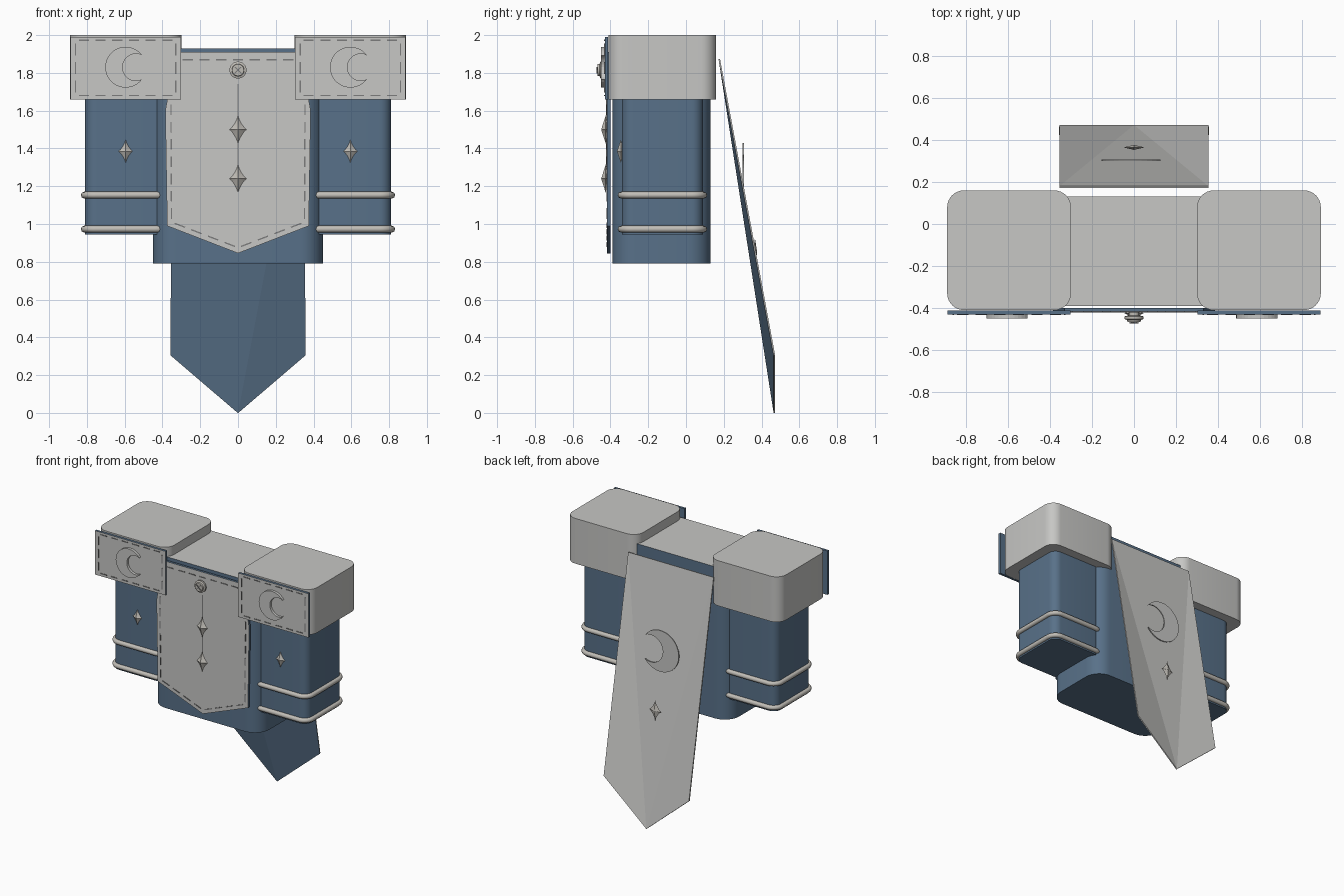
import bpy, bmesh, math
from mathutils import Vector

if "Cube" in bpy.data.objects:
    bpy.data.objects.remove(bpy.data.objects["Cube"])


def material(name, rgb):
    m = bpy.data.materials.new(name)
    m.diffuse_color = (*rgb, 1)
    m.use_nodes = True
    m.node_tree.nodes["Principled BSDF"].inputs["Base Color"].default_value = m.diffuse_color
    return m


GREY = material("pale_grey_cloth", (0.57, 0.57, 0.555))
BLUE = material("slate_blue_cloth", (0.098, 0.165, 0.25))
TRIM = material("warm_grey_trim", (0.53, 0.51, 0.47))
STITCH = material("dark_grey_thread", (0.20, 0.20, 0.20))


def finish(name, bm, mats, smooth=False):
    bmesh.ops.recalc_face_normals(bm, faces=bm.faces)
    me = bpy.data.meshes.new(name)
    bm.to_mesh(me)
    bm.free()
    ob = bpy.data.objects.new(name, me)
    bpy.context.collection.objects.link(ob)
    for m in mats:
        me.materials.append(m)
    if smooth:
        bpy.ops.object.select_all(action='DESELECT')
        bpy.context.view_layer.objects.active = ob
        ob.select_set(True)
        bpy.ops.object.shade_smooth_by_angle(angle=math.radians(35))
    return ob


def rounded_rect(cx, cy, hx, hy, r, n=8):
    pts = []
    for k, (sx, sy) in enumerate([(1, 1), (-1, 1), (-1, -1), (1, -1)]):
        for i in range(n + 1):
            a = math.pi / 2 * (k + i / n)
            pts.append((cx + sx * (hx - r) + r * math.cos(a),
                        cy + sy * (hy - r) + r * math.sin(a)))
    return pts


def extrude(bm, pts, offset):
    """Close a polygon into a prism along offset."""
    f = bm.faces.new([bm.verts.new(p) for p in pts])
    g = bmesh.ops.extrude_face_region(bm, geom=[f], use_keep_orig=True)
    bmesh.ops.translate(bm, vec=Vector(offset),
                        verts=[v for v in g["geom"] if isinstance(v, bmesh.types.BMVert)])


def upright_box(name, outline, z0, z1, mats, top_mat=0):
    bm = bmesh.new()
    extrude(bm, [(x, y, z0) for x, y in outline], (0, 0, z1 - z0))
    bmesh.ops.recalc_face_normals(bm, faces=bm.faces)
    for f in bm.faces:
        if f.normal.z > 0.9:
            f.material_index = top_mat
    return finish(name, bm, mats, True)


def panel(name, outline, y_front, thick, mats, smooth=False):
    """Flat plate facing the front; second material covers sides and back."""
    bm = bmesh.new()
    extrude(bm, [(x, y_front, z) for x, z in outline], (0, thick, 0))
    bmesh.ops.recalc_face_normals(bm, faces=bm.faces)
    for f in bm.faces:
        f.material_index = 0 if f.normal.y < -0.9 else len(mats) - 1
    return finish(name, bm, mats, smooth)


def crescent(name, cx, cz, r, y, thick):
    a0, n = 0.62, 28
    pts = [(cx + r * math.cos(a), cz + r * math.sin(a))
           for a in [a0 + (2 * math.pi - 2 * a0) * i / n for i in range(n + 1)]]
    b0 = math.atan2(0.58, 0.81 - 0.51)
    for i in range(1, 20):
        a = 2 * math.pi - b0 - (2 * math.pi - 2 * b0) * i / 20
        pts.append((cx + r * (0.51 + 0.66 * math.cos(a)), cz + r * 0.66 * math.sin(a)))
    return panel(name, pts, y, thick, [GREY])


def star(name, cx, y, cz, w, h, depth):
    """Four-pointed star with concave sides and a raised centre on both faces."""
    bm = bmesh.new()
    rim = []
    for i in range(24):
        a = math.tau * i / 24
        c, s = math.cos(a), math.sin(a)
        rim.append(bm.verts.new((cx + w * math.copysign(abs(c) ** 2.6, c), y,
                                 cz + h * math.copysign(abs(s) ** 2.6, s))))
    for d in (-depth, depth):
        mid = bm.verts.new((cx, y + d, cz))
        for i in range(24):
            bm.faces.new((rim[i], rim[(i + 1) % 24], mid))
    return finish(name, bm, [TRIM])


def stitches(name, path, y, dash=0.05, gap=0.035, width=0.007):
    bm = bmesh.new()
    for (x0, z0), (x1, z1) in zip(path, path[1:]):
        a, b = Vector((x0, z0)), Vector((x1, z1))
        length = (b - a).length
        d = (b - a) / length
        side = Vector((-d.y, d.x)) * width / 2
        n = max(1, int(length / (dash + gap)))
        step = length / n
        for i in range(n):
            p = a + d * (i * step + gap / 2)
            q = a + d * ((i + 1) * step - gap / 2)
            extrude(bm, [(v.x, y, v.y) for v in (p - side, q - side, q + side, p + side)],
                    (0, 0.005, 0))
    return finish(name, bm, [STITCH])


def band(name, cx, cy, z, half, r):
    cu = bpy.data.curves.new(name, 'CURVE')
    cu.dimensions = '3D'
    cu.bevel_depth = 0.018
    cu.bevel_resolution = 2
    pts = rounded_rect(cx, cy, half, half, r)
    sp = cu.splines.new('POLY')
    sp.points.add(len(pts) - 1)
    for p, (x, y) in zip(sp.points, pts):
        p.co = (x, y, z, 1)
    sp.use_cyclic_u = True
    cu.materials.append(TRIM)
    ob = bpy.data.objects.new(name, cu)
    bpy.context.collection.objects.link(ob)
    bpy.ops.object.select_all(action='DESELECT')
    bpy.context.view_layer.objects.active = ob
    ob.select_set(True)
    bpy.ops.object.convert(target='MESH')


# Central bag with pale top
upright_box("main_body", rounded_rect(0, -0.13, 0.45, 0.26, 0.12), 0.79, 1.93, [BLUE, GREY], 1)

# Side pouches with lids, trim bands and emblems
for side, s in (("left", -1), ("right", 1)):
    cx, cy = 0.595 * s, -0.125
    upright_box(side + "_pouch", rounded_rect(cx, cy, 0.215, 0.215, 0.06), 0.945, 1.68, [BLUE])
    upright_box(side + "_lid", rounded_rect(cx, cy, 0.295, 0.285, 0.08), 1.66, 2.0, [GREY])
    for i, z in enumerate((0.973, 1.153)):
        band(f"{side}_band_{i}", cx, cy, z, 0.219, 0.065)
    plate = [(cx + a * 0.293, z) for a, z in ((-1, 1.66), (1, 1.66), (1, 1.99), (-1, 1.99))]
    panel(side + "_lid_plate", plate, -0.43, 0.018, [GREY, BLUE])
    seam = [(cx + a * 0.265, z) for a, z in
            ((-1, 1.68), (1, 1.68), (1, 1.972), (-1, 1.972), (-1, 1.68))]
    stitches(side + "_lid_stitches", seam, -0.433)
    crescent(side + "_crescent", cx, 1.83, 0.108, -0.449, 0.02)
    star(side + "_pouch_star", cx, -0.345, 1.385, 0.038, 0.062, 0.02)

# Front flap
flap = [(0, 0.845), (0.375, 0.99), (0.385, 1.6), (0.33, 1.91),
        (-0.33, 1.91), (-0.385, 1.6), (-0.375, 0.99)]
panel("front_flap", flap, -0.418, 0.018, [GREY, BLUE])
stitches("front_flap_stitches", [(-0.31, 1.87), (0.31, 1.87)], -0.421)
stitches("front_flap_side_stitches",
         [(-0.355, 1.65), (-0.352, 1.01), (0, 0.875), (0.352, 1.01), (0.355, 1.65)], -0.421)
panel("flap_thread", [(-0.003, 1.2), (0.003, 1.2), (0.003, 1.74), (-0.003, 1.74)],
      -0.423, 0.008, [STITCH])
for i, z in enumerate((1.24, 1.5)):
    star(f"flap_star_{i}", 0, -0.425, z, 0.046, 0.075, 0.024)

# Stepped button with a crossed thread
bm = bmesh.new()
rings = []
for r, y in ((0.025, -0.415), (0.025, -0.435), (0.045, -0.44), (0.045, -0.453),
             (0.033, -0.457), (0.031, -0.468)):
    rings.append([bm.verts.new((r * math.cos(math.tau * i / 24), y,
                                1.815 + r * math.sin(math.tau * i / 24))) for i in range(24)])
for a, b in zip(rings, rings[1:]):
    for i in range(24):
        j = (i + 1) % 24
        bm.faces.new((a[i], a[j], b[j], b[i]))
bm.faces.new(rings[0])
bm.faces.new(rings[-1])
finish("button", bm, [TRIM], True)
for i, sgn in enumerate((-1, 1)):
    d, w = 0.017, 0.004
    panel(f"button_cross_{i}", [(-d - w, 1.815 - sgn * d), (-d + w, 1.815 - sgn * d),
                                (d + w, 1.815 + sgn * d), (d - w, 1.815 + sgn * d)],
          -0.473, 0.008, [STITCH])

# Hanging back cloth, creased along the middle, blue lining inside
bm = bmesh.new()
top, tip = bm.verts.new((0, 0.18, 1.875)), bm.verts.new((0, 0.472, 0.0))
for s in (-1, 1):
    a = bm.verts.new((0.355 * s, 0.18, 1.875))
    b = bm.verts.new((0.355 * s, 0.472, 0.305))
    bm.faces.new((top, a, tip))
    bm.faces.new((a, b, tip))
bmesh.ops.recalc_face_normals(bm, faces=bm.faces)
if sum(f.normal.y for f in bm.faces) < 0:
    bmesh.ops.reverse_faces(bm, faces=bm.faces)
me = bpy.data.meshes.new("back_cloth")
bm.to_mesh(me)
bm.free()
cloth = bpy.data.objects.new("back_cloth", me)
bpy.context.collection.objects.link(cloth)
me.materials.append(GREY)
me.materials.append(BLUE)
sol = cloth.modifiers.new("thickness", 'SOLIDIFY')
sol.thickness = 0.008
sol.offset = -1
sol.material_offset = 1

# Emblems on the back cloth
crescent("back_crescent", 0, 1.275, 0.155, 0.300, 0.008)
star("back_star", 0, 0.365, 0.85, 0.05, 0.075, 0.012)
